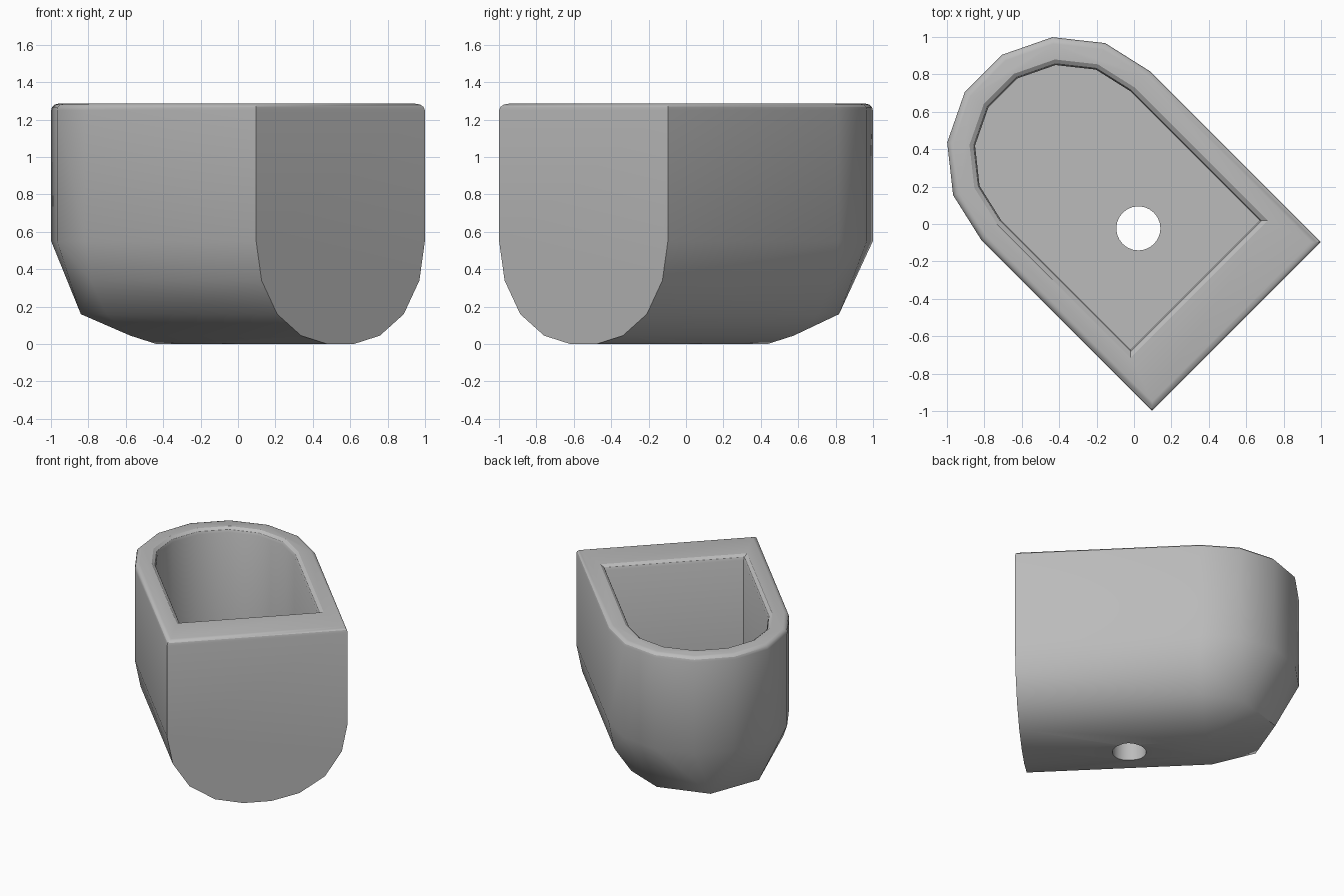
import bpy, bmesh, math
from mathutils import Matrix, Vector

HEIGHT, SPRING = 1.285, 0.55      # rim height, height where the round bottom starts
FRONT, BACK = 0.775, -0.516       # flat front and centre of the rounded end
RADIUS = 0.638
TURN = Matrix.Rotation(math.radians(-45), 4, 'Z')

if "Cube" in bpy.data.objects:
    bpy.data.objects.remove(bpy.data.objects["Cube"])

grey = bpy.data.materials.new("plain_grey")
grey.use_nodes = True
grey.diffuse_color = (0.5, 0.5, 0.5, 1)
grey.node_tree.nodes["Principled BSDF"].inputs["Base Color"].default_value = (0.5, 0.5, 0.5, 1)


def arc_point(r, degrees, z):
    """Point on the rounded end, swept from the left side to the right side."""
    t = math.radians(degrees)
    return Vector((BACK - r * math.sin(t), r * math.cos(t), z))


def outline(r, front, z):
    """U-shaped plan outline with a seven-sided round end."""
    arc = [arc_point(r, 180 * i / 7, z) for i in range(8)]
    return arc + [Vector((front, -r, z)), Vector((front, r, z))]


def make_object(name, bm):
    bmesh.ops.transform(bm, matrix=TURN, verts=bm.verts)
    bmesh.ops.recalc_face_normals(bm, faces=bm.faces)
    mesh = bpy.data.meshes.new(name)
    bm.to_mesh(mesh)
    bm.free()
    mesh.materials.append(grey)
    obj = bpy.data.objects.new(name, mesh)
    bpy.context.collection.objects.link(obj)
    return obj


# Outer body: rounded trough section, round end and faceted lower corner
section = [(1, SPRING), (0.935, 0.34), (0.75, 0.16), (0.467, 0.045), (0.155, 0)]
points = outline(RADIUS, FRONT, HEIGHT)
points += [arc_point(RADIUS, 180 * i / 7, SPRING) for i in range(8)]
points += [Vector((u, side * w * RADIUS, z))
           for u in (FRONT, BACK) for side in (-1, 1) for w, z in section]
points += [arc_point(r, a, 0.16) for r, a in ((0.455, 40), (0.47, 90), (0.478, 141))]
bm = bmesh.new()
for p in points:
    bm.verts.new(p)
bmesh.ops.remove_doubles(bm, verts=bm.verts, dist=0.001)
bmesh.ops.convex_hull(bm, input=bm.verts)
bmesh.ops.dissolve_limit(bm, angle_limit=math.radians(1), verts=bm.verts, edges=bm.edges)
rim = [e for e in bm.edges if all(v.co.z > HEIGHT - 0.001 for v in e.verts)]
bmesh.ops.bevel(bm, geom=rim, offset=0.035, segments=3, profile=0.5, affect='EDGES')
body = make_object("pot_body", bm)

# Cavity cutter: straight walls flaring into a rounded inner lip
bm = bmesh.new()
loops = []
for flare, z in ((0, 0.3), (0, 1.25), (0.008, 1.27), (0.03, HEIGHT), (0.03, 1.4)):
    loops.append([bm.verts.new(p) for p in outline(0.488 + flare, 0.462 + flare, z)])
for low, high in zip(loops, loops[1:]):
    for i in range(len(low)):
        j = (i + 1) % len(low)
        bm.faces.new((low[i], low[j], high[j], high[i]))
bm.faces.new(loops[0])
bm.faces.new(loops[-1])
cavity = make_object("cavity_cutter", bm)

# Round drain hole cutter
bm = bmesh.new()
bmesh.ops.create_cone(bm, cap_ends=True, segments=24, radius1=0.118, radius2=0.118,
                      depth=0.8, matrix=Matrix.Translation((0.033, 0, 0.1)))
drain = make_object("drain_cutter", bm)

# Cut both out of the body
bpy.ops.object.select_all(action='DESELECT')
bpy.context.view_layer.objects.active = body
body.select_set(True)
for cutter in (cavity, drain):
    cut = body.modifiers.new(cutter.name, 'BOOLEAN')
    cut.operation = 'DIFFERENCE'
    cut.solver = 'EXACT'
    cut.object = cutter
    bpy.ops.object.modifier_apply(modifier=cut.name)
    bpy.data.objects.remove(cutter)
bpy.ops.object.shade_smooth_by_angle(angle=math.radians(30))
